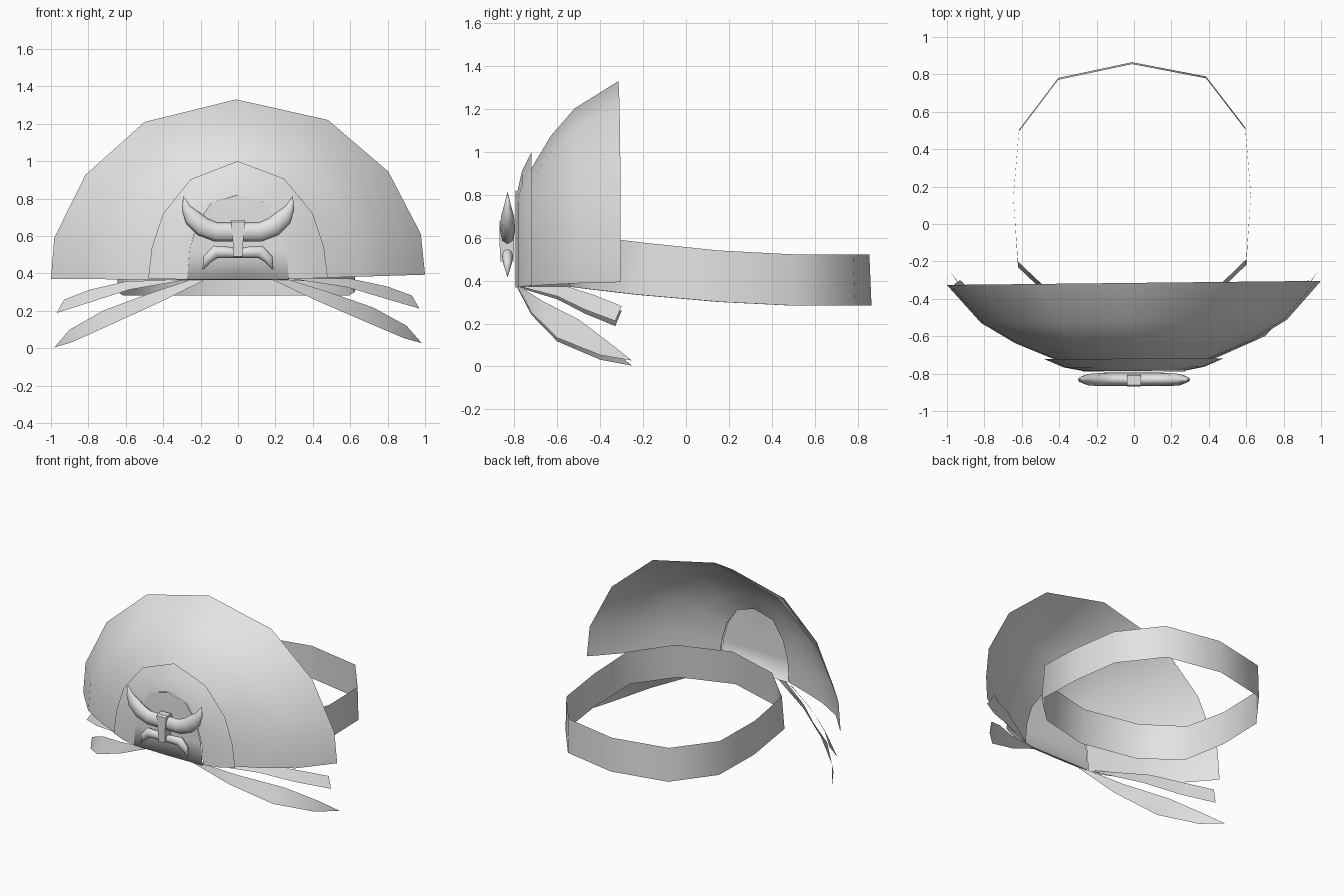
import bpy, bmesh, math
from mathutils import Vector

cube = bpy.data.objects.get("Cube")
if cube:
    bpy.data.objects.remove(cube, do_unlink=True)

grey = bpy.data.materials.new("plain grey")
grey.use_nodes = True
colour = (0.77, 0.77, 0.77, 1)
grey.diffuse_color = colour
grey.node_tree.nodes["Principled BSDF"].inputs["Base Color"].default_value = colour


def grid(name, rows, closed=False, caps=False, smooth=180):
    """Skin a list of equally long point rows with quads."""
    bm = bmesh.new()
    vs = [[bm.verts.new(p) for p in row] for row in rows]
    n = len(rows[0])
    for a, b in zip(vs, vs[1:]):
        for i in range(n if closed else n - 1):
            j = (i + 1) % n
            bm.faces.new((a[i], a[j], b[j], b[i]))
    if caps:
        bm.faces.new(vs[0][::-1])
        bm.faces.new(vs[-1])
    bmesh.ops.remove_doubles(bm, verts=bm.verts, dist=0.0005)
    if caps:
        bmesh.ops.recalc_face_normals(bm, faces=bm.faces)
    mesh = bpy.data.meshes.new(name)
    bm.to_mesh(mesh)
    bm.free()
    mesh.materials.append(grey)
    ob = bpy.data.objects.new(name, mesh)
    bpy.context.collection.objects.link(ob)
    bpy.ops.object.select_all(action='DESELECT')
    ob.select_set(True)
    bpy.context.view_layer.objects.active = ob
    bpy.ops.object.shade_smooth_by_angle(angle=math.radians(smooth))
    return ob


def arch(half):
    """Complete a half outline (x, z) from left base to apex."""
    return half + [(-x, z) for x, z in half[-2::-1]]


small = arch([(-.272, .368), (-.26, .52), (-.22, .66), (-.14, .78), (0, .82)])
middle = arch([(-.48, .375), (-.46, .54), (-.4, .72), (-.25, .905), (0, 1.0)])
large = arch([(-1, .382), (-.98, .6), (-.81, .935), (-.49, 1.215), (0, 1.33)])


def shell(name, inner, outer, profile, tilt):
    """Curved arch-shaped shell, slightly rolled; profile holds (blend, y)."""
    rows = []
    for t, y in profile:
        row = []
        for (ax, az), (bx, bz) in zip(inner, outer):
            x, z = ax + (bx - ax) * t, az + (bz - az) * t
            row.append((x - tilt * (z - .38), y + tilt * x, z + tilt * x))
        rows.append(row)
    return grid(name, rows)


# Three layered fans
shell("large_fan", small, large,
      [(0, -.775), (.25, -.707), (.5, -.63), (.75, -.52), (1, -.315)], .011)
shell("middle_fan", small, middle, [(0, -.785), (.5, -.765), (1, -.72)], .004)

# Front plate: horizontal rows with a narrow lip under the base
plate = [[(-.265, -.775, .365), (0, -.775, .365), (.265, -.775, .365)]]
for x, z in small[:5]:
    plate.append([(x, -.791, z), (0, -.795, z), (-x, -.791, z)])
grid("front_plate", plate)

# Head band: closed tilted loop, rising toward the front
half = [(0, .86), (.395, .78), (.605, .505), (.635, .15), (.61, -.21), (.38, -.43), (0, -.53)]
loop = half + [(-x, y) for x, y in half[-2:0:-1]]


def band_edge(base, rise, side):
    """One edge of the band; side is -1 for the lower and 1 for the upper."""
    row = []
    for x, y in loop:
        lean = min(.02, .07 * max(0, .15 - y)) - .005
        row.append((x - .01, y + side * lean + .01 * x, base + rise * max(0, .5 - y) ** 1.5))
    return row


grid("head_band", [band_edge(.283, .085, -1), band_edge(.522, .09, 1)], closed=True)

# Trailing ribbons, mirrored to both sides with a slight roll
lower_top = [(.25, -.775, .37), (.47, -.67, .30), (.72, -.5, .21), (.9, -.37, .11), (.98, -.255, .018)]
lower_low = [(.18, -.785, .365), (.43, -.72, .245), (.7, -.6, .125), (.89, -.4, .042), (.98, -.255, .016)]
upper_top = [(.3, -.75, .37), (.6, -.55, .365), (.8, -.42, .32), (.93, -.3, .27)]
upper_low = [(.3, -.76, .365), (.58, -.6, .32), (.79, -.47, .255), (.97, -.33, .2)]
for side, sx in (("left", 1), ("right", -1)):
    for part, top, low in (("lower", lower_top, lower_low), ("upper", upper_top, upper_low)):
        rows = [[(sx * x, y, z + .012 * sx * x) for x, y, z in edge] for edge in (top, low)]
        grid(f"{part}_ribbon_{side}", rows[::sx])


def horn(name, half_path, depth):
    """Tapered tube along a mirrored path of (x, z, radius)."""
    path = [(-x, z, r) for x, z, r in half_path[:0:-1]] + half_path
    rows, sides = [], 8
    for i, (x, z, r) in enumerate(path):
        a, b = path[max(i - 1, 0)], path[min(i + 1, len(path) - 1)]
        d = Vector((b[0] - a[0], 0, b[1] - a[1])).normalized()
        up = Vector((-d.z, 0, d.x))
        ring = []
        for k in range(sides):
            t = 2 * math.pi * k / sides
            ring.append(Vector((x, -.832, z)) + up * r * math.cos(t)
                        + Vector((0, depth * r * math.sin(t), 0)))
        rows.append(ring)
    return grid(name, rows, closed=True, caps=True, smooth=80)


# Horned crest
horn("upper_horns", [(0, .622, .052), (.12, .622, .052), (.19, .65, .053), (.245, .7, .047),
                     (.277, .75, .025), (.292, .81, .002)], .65)
horn("lower_horns", [(0, .508, .026), (.06, .513, .03), (.12, .515, .035),
                     (.163, .477, .026), (.188, .42, .002)], .75)

# Tapered post tying the horns together
post = [(.024, .03, .49), (.028, .034, .57), (.038, .034, .675), (.038, .025, .685)]
grid("crest_post", [[(sx * w, -.835 + sy * d, z) for sx, sy in ((-1, -1), (1, -1), (1, 1), (-1, 1))]
                    for w, d, z in post], closed=True, caps=True, smooth=30)
